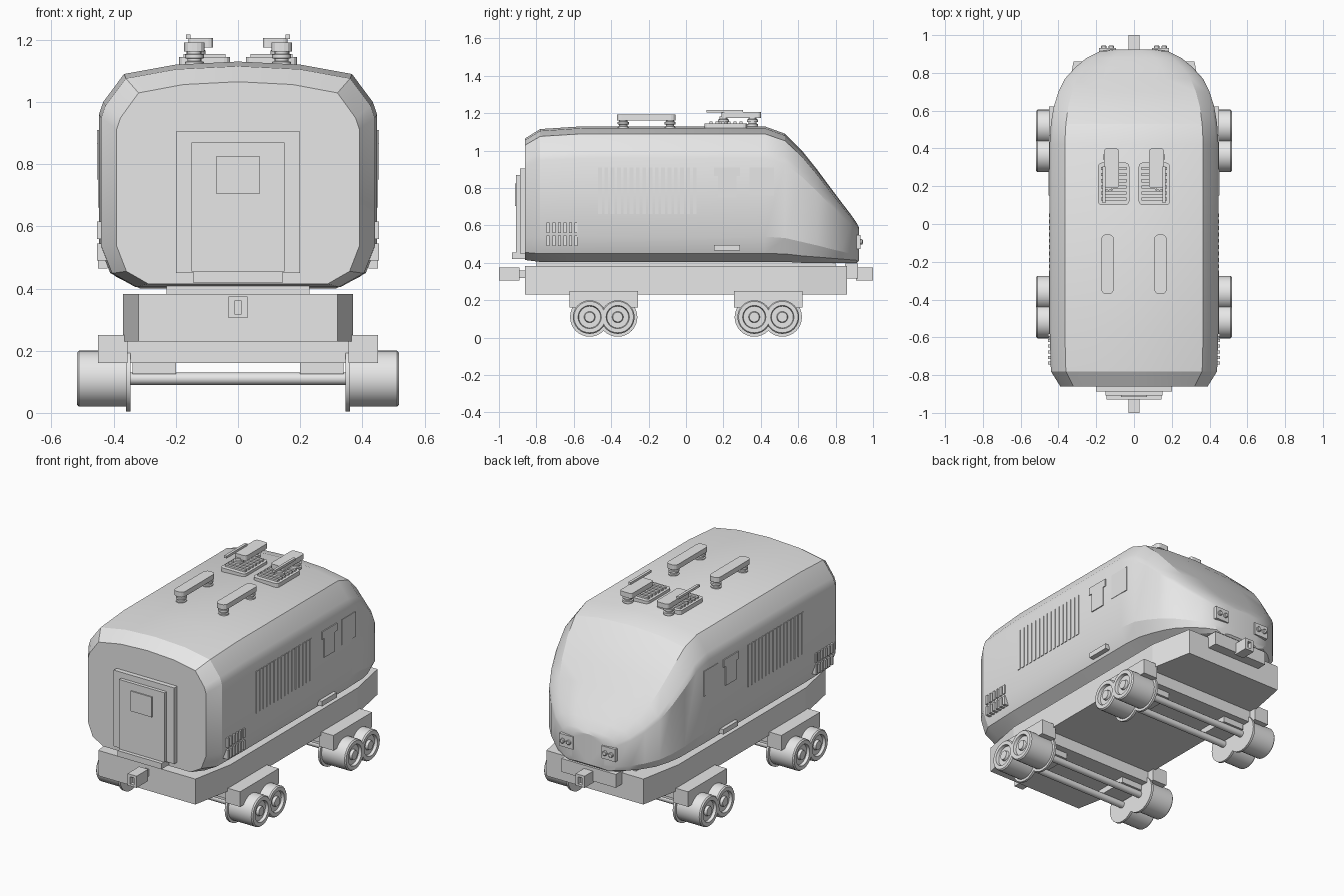
import bpy
import bmesh
import math
from mathutils import Matrix, Vector
from mathutils.bvhtree import BVHTree

default_cube = bpy.data.objects.get("Cube")
if default_cube:
    bpy.data.objects.remove(default_cube, do_unlink=True)

grey = bpy.data.materials.new("plain_grey")
grey.use_nodes = True
grey.diffuse_color = (0.8, 0.8, 0.8, 1)
grey.node_tree.nodes["Principled BSDF"].inputs["Base Color"].default_value = (0.8, 0.8, 0.8, 1)


def finish(name, bm, smooth_angle=None):
    """Turn a bmesh into a named object with the grey material."""
    bmesh.ops.recalc_face_normals(bm, faces=bm.faces[:])
    mesh = bpy.data.meshes.new(name)
    bm.to_mesh(mesh)
    bm.free()
    mesh.materials.append(grey)
    obj = bpy.data.objects.new(name, mesh)
    bpy.context.collection.objects.link(obj)
    if smooth_angle:
        bpy.ops.object.select_all(action="DESELECT")
        obj.select_set(True)
        bpy.context.view_layer.objects.active = obj
        bpy.ops.object.shade_smooth_by_angle(angle=math.radians(smooth_angle))
    return obj


def box(name, x, y, z, bevel=0):
    """Box from (min, max) ranges, optionally with rounded vertical edges."""
    bm = bmesh.new()
    bmesh.ops.create_cube(bm, size=1)
    for v in bm.verts:
        for axis, span in enumerate((x, y, z)):
            v.co[axis] = span[0] if v.co[axis] < 0 else span[1]
    if bevel:
        upright = [e for e in bm.edges
                   if abs(e.verts[0].co.z - e.verts[1].co.z) > abs(z[1] - z[0]) / 2]
        bmesh.ops.bevel(bm, geom=upright, offset=bevel, segments=3,
                        profile=0.5, affect="EDGES")
    return finish(name, bm)


def side_box(name, side, x, y, z, bevel=0):
    return box(name, sorted((side * x[0], side * x[1])), y, z, bevel)


def lathe(name, profile, origin, axis, sides=24):
    """Revolve (distance along axis, radius) points round the axis."""
    bm = bmesh.new()
    turn = Vector((0, 0, 1)).rotation_difference(Vector(axis)).to_matrix()
    rings = []
    for along, radius in profile:
        rings.append([bm.verts.new(Vector(origin) + turn @ Vector((
            radius * math.cos(math.tau * i / sides),
            radius * math.sin(math.tau * i / sides), along)))
            for i in range(sides)])
    for a, b in zip(rings, rings[1:]):
        for i in range(sides):
            j = (i + 1) % sides
            bm.faces.new((a[i], a[j], b[j], b[i]))
    bm.faces.new(rings[0])
    bm.faces.new(rings[-1])
    return finish(name, bm, 35)


# Body shell: a rounded section lofted from the door end to the sloping nose
def body_section(w, low, top):
    k = (top - low) / 0.725
    half = [(0, low), (0.74 * w, low), (0.92 * w, low + 0.045 * k),
            (w, low + 0.135 * k), (w, top - 0.17 * k), (0.97 * w, top - 0.13 * k),
            (0.82 * w, top - 0.04 * k), (0.45 * w, top - 0.01 * k), (0, top)]
    return half + [(-x, z) for x, z in half[-2:0:-1]]


stations = [(-0.86, 0.39, 0.415, 1.065), (-0.78, 0.44, 0.405, 1.115),
            (-0.55, 0.447, 0.405, 1.13), (0.42, 0.447, 0.405, 1.13),
            (0.53, 0.44, 0.405, 1.09), (0.62, 0.425, 0.4, 1.0),
            (0.70, 0.4, 0.4, 0.9), (0.77, 0.365, 0.4, 0.805),
            (0.83, 0.31, 0.4, 0.725), (0.88, 0.25, 0.4, 0.66),
            (0.915, 0.18, 0.4, 0.61), (0.925, 0.11, 0.41, 0.59)]
bm = bmesh.new()
loops = [[bm.verts.new((x, y, z)) for x, z in body_section(w, low, top)]
         for y, w, low, top in stations]
for a, b in zip(loops, loops[1:]):
    for i in range(len(a)):
        j = (i + 1) % len(a)
        bm.faces.new((a[i], a[j], b[j], b[i]))
bm.faces.new(loops[0])
bm.faces.new(loops[-1])
body_surface = BVHTree.FromBMesh(bm)
finish("body_shell", bm, 22)

# Door end
box("door_frame", (-0.2, 0.2), (-0.888, -0.855), (0.45, 0.905))
box("door", (-0.15, 0.15), (-0.908, -0.88), (0.455, 0.87))
box("door_window", (-0.07, 0.07), (-0.915, -0.9), (0.705, 0.825))
box("door_step", (-0.145, 0.145), (-0.93, -0.86), (0.42, 0.455))

# Chassis with slightly tapered ends
bm = bmesh.new()
right_edge = [(0.32, -0.86), (0.37, -0.6), (0.37, 0.6), (0.32, 0.86)]
outline = right_edge + [(-x, y) for x, y in reversed(right_edge)]
base = bm.faces.new([bm.verts.new((x, y, 0.23)) for x, y in outline])
raised = bmesh.ops.extrude_face_region(bm, geom=[base])["geom"]
bmesh.ops.translate(bm, vec=(0, 0, 0.152),
                    verts=[g for g in raised if isinstance(g, bmesh.types.BMVert)])
finish("chassis", bm)
box("body_mount", (-0.23, 0.23), (-0.8, 0.8), (0.38, 0.41))

# Couplers
box("front_coupler_shaft", (-0.015, 0.015), (-0.9, -0.85), (0.32, 0.36))
box("rear_buffer_plate", (-0.18, 0.18), (0.85, 0.92), (0.315, 0.395))
for name, end in (("front", -1), ("rear", 1)):
    near = 0.89 if end < 0 else 0.91
    span = sorted((end * near, end * 0.975))
    tip = sorted((end * 0.97, end))
    box(name + "_coupler", (-0.03, 0.03), span, (0.305, 0.375))
    for side in (1, -1):
        side_box(name + "_coupler_jaw", side, (0.012, 0.03), tip, (0.305, 0.375))
    box(name + "_coupler_lip", (-0.012, 0.012), tip, (0.305, 0.318))
    box(name + "_coupler_cap", (-0.012, 0.012), tip, (0.36, 0.375))

# Bogies: cross beam, side frames, axles and flanged wheels
wheel_profile = [(0, 0.03), (0, 0.105), (0.014, 0.105), (0.014, 0.09), (0.165, 0.09),
                 (0.172, 0.084), (0.172, 0.062), (0.155, 0.058), (0.155, 0.03),
                 (0.17, 0.026)]
for bogie_y in (-0.44, 0.44):
    ends = (bogie_y - 0.183, bogie_y + 0.183)
    box("bogie_beam", (-0.43, 0.43), (bogie_y - 0.14, bogie_y + 0.14), (0.16, 0.235))
    for side in (1, -1):
        side_box("bogie_side_frame", side, (0.355, 0.45), ends, (0.16, 0.25))
        side_box("axle_hanger", side, (0.2, 0.34),
                 (bogie_y - 0.1, bogie_y + 0.1), (0.125, 0.165))
    for offset in (-0.075, 0.075):
        centre = (-0.36, bogie_y + offset, 0.11)
        lathe("axle", [(0, 0.02), (0.72, 0.02)], centre, (1, 0, 0), 12)
        for side in (1, -1):
            lathe("wheel", wheel_profile, (side * 0.346, bogie_y + offset, 0.11),
                  (side, 0, 0), 32)

# Side details: louvres, windows, panels, steps and small vents
for side in (1, -1):
    skin = (0.44, 0.451)
    louvres = 16
    for i in range(louvres):
        y = -0.47 + 0.54 * i / louvres
        side_box("louvre_slat", side, skin, (y, y + 0.02), (0.66, 0.91))
    side_box("side_window_head", side, (0.44, 0.453), (0.15, 0.29), (0.865, 0.91))
    side_box("side_window", side, (0.44, 0.453), (0.17, 0.27), (0.75, 0.865))
    side_box("side_panel", side, (0.43, 0.4495), (0.34, 0.47), (0.76, 0.91))
    side_box("side_step", side, (0.42, 0.45), (0.15, 0.29), (0.465, 0.495))
    for i in range(6):
        y = -0.745 + 0.03 * i
        side_box("upper_vent_slat", side, (0.43, 0.454), (y, y + 0.016), (0.56, 0.615))
        side_box("lower_vent_slat", side, (0.41, 0.454), (y, y + 0.016), (0.49, 0.545))

# Roof equipment
insulator = [(0, 0.03), (0.014, 0.03), (0.016, 0.022), (0.024, 0.022),
             (0.026, 0.03), (0.038, 0.03), (0.04, 0.022), (0.055, 0.022)]
for side in (1, -1):
    side_box("roof_pad", side, (0.025, 0.19), (0.1, 0.325), (1.11, 1.145), 0.02)
    for i in range(6):
        y = 0.125 + 0.032 * i
        side_box("roof_pad_rib", side, (0.04, 0.175), (y, y + 0.016), (1.14, 1.155))
    for y in (0.2, 0.355):
        lathe("roof_insulator", insulator, (side * 0.135, y, 1.128), (0, 0, 1), 16)
    side_box("roof_arm", side, (0.08, 0.16), (0.19, 0.4), (1.175, 1.205), 0.015)
    side_box("roof_contact_rod", side, (0.152, 0.168), (0.11, 0.305), (1.203, 1.217))
    for y in (-0.335, -0.085):
        lathe("rail_insulator", insulator, (side * 0.14, y, 1.115), (0, 0, 1), 16)
    side_box("roof_rail", side, (0.107, 0.173), (-0.37, -0.055), (1.162, 1.192), 0.025)

# Nose details: headlight plates with lamps, and wiper blades on the windscreen
for side in (1, -1):
    side_box("headlight_plate", side, (0.095, 0.185), (0.88, 0.933), (0.475, 0.55))
    for x in (0.12, 0.16):
        lathe("headlight_lamp", [(0, 0.014), (0.012, 0.014), (0.015, 0.01)],
              (side * x, 0.93, 0.512), (0, 1, 0), 12)
    for x in (0.17, 0.24):
        point, normal, _, _ = body_surface.ray_cast(
            Vector((side * x, 0.63, 2)), Vector((0, 0, -1)))
        if normal.z < 0:
            normal = -normal
        bm = bmesh.new()
        bmesh.ops.create_cube(bm, size=1, matrix=Matrix.Diagonal((0.008, 0.07, 0.008, 1)))
        across = Vector((1, 0, 0))
        along = normal.cross(across).normalized()
        frame = Matrix((along.cross(normal), along, normal)).transposed().to_4x4()
        bmesh.ops.transform(bm, matrix=Matrix.Translation(point) @ frame, verts=bm.verts)
        finish("wiper_blade", bm)
